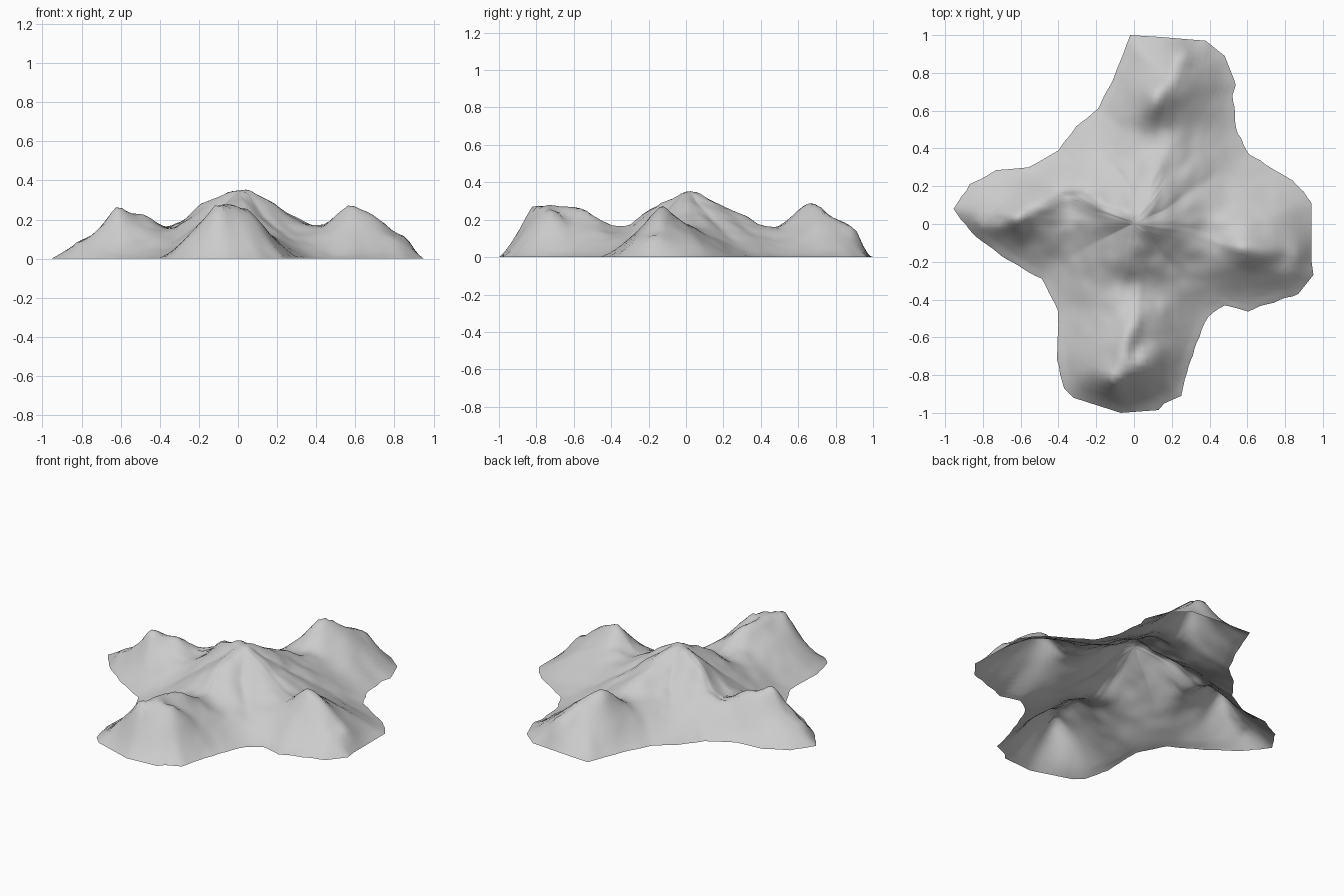
import bpy, bmesh, math
from mathutils import Vector, noise

if "Cube" in bpy.data.objects:
    bpy.data.objects.remove(bpy.data.objects["Cube"])

# Footprint outline on the ground (clockwise from the back tip)
OUTLINE = [(-.02, 1), (.14, .99), (.38, .97), (.48, .89), (.54, .74), (.52, .68), (.55, .48),
           (.61, .37), (.84, .23), (.94, .11), (.94, -.2), (.95, -.27), (.87, -.37), (.6, -.46),
           (.48, -.43), (.39, -.49), (.33, -.63), (.27, -.82), (.25, -.91), (.16, -.95),
           (.13, -.985), (-.07, -1), (-.32, -.92), (-.37, -.87), (-.41, -.72),
           (-.4, -.46), (-.49, -.29), (-.7, -.17),
           (-.88, -.03), (-.955, .08), (-.87, .21), (-.73, .285), (-.56, .3),
           (-.4, .39), (-.31, .52), (-.19, .61), (-.1, .79)]

# Crest lines: x, y, height
CRESTS = [
    # west to east
    [(-.8, .02, .07), (-.71, .02, .15), (-.63, .03, .275), (-.5, .09, .22), (-.37, .15, .165),
     (-.28, .16, .19), (-.18, .1, .28), (-.05, .05, .345), (.03, .02, .355),
     (.12, 0, .32), (.24, -.01, .25), (.33, -.03, .18), (.47, -.08, .17),
     (.57, -.12, .285), (.68, -.14, .24), (.83, -.17, .11)],
    # south to north
    [(-.1, -.8, .28), (-.05, -.7, .262), (0, -.52, .25), (0, -.39, .15),
     (0, -.31, .16), (-.02, -.16, .275), (.03, .02, .355), (.09, .1, .31),
     (.12, .25, .25), (.08, .4, .155), (.07, .52, .18), (.12, .67, .3),
     (.2, .76, .24), (.25, .88, .15)],
    # short spur
    [(-.1, -.8, .275), (.03, -.72, .25)]]


def resample(points, step, closed):
    out = []
    pts = [Vector(p) for p in points]
    pairs = list(zip(pts, pts[1:] + pts[:1])) if closed else list(zip(pts, pts[1:]))
    for a, b in pairs:
        n = max(1, round((b - a).length / step))
        out += [a.lerp(b, i / n) for i in range(n)]
    return out if closed else out + [pts[-1]]


rim = resample(OUTLINE, .035, True)
# Small natural wobble on the rim, along the radius
rim = [q * (1 + .015 * noise.noise(Vector((q.x * 14, q.y * 14, 0))) * (q.length < .93)) for q in rim]
crest = [c for line in CRESTS for c in resample(line, .03, False)]


def height(p):
    # Blend from the rim (zero) up to the crest, then roughen with noise
    d_rim = min((p - q).length for q in rim)
    d_crest = 9.0
    total = weight = 0
    for c in crest:
        d = math.hypot(p.x - c.x, p.y - c.y)
        d_crest = min(d_crest, d)
        w = 1 / (d + .03) ** 4
        total += w * c.z
        weight += w
    t = d_rim / (d_rim + max(0, d_crest - .02))
    blend = .75 * t ** 1.2 + .25 * t * t * (3 - 2 * t)
    h = total / weight * blend
    rough = noise.fractal(Vector((p.x * 7, p.y * 7, 3.1)), 1, 2, 2)
    return max(0, h + min(1, d_rim / .12) * rough * .022 * (.25 + .75 * t * t))


# Mountain shell: rings shrinking from the rim to the summit, open underneath
RINGS = 30
bm = bmesh.new()
rings = []
for k in range(RINGS):
    s = 1 - k / RINGS
    ring = []
    for q in rim:
        p = q * s
        ring.append(bm.verts.new((p.x, p.y, height(p) if k else 0)))
    rings.append(ring)
summit = bm.verts.new((0, 0, height(Vector((0, 0)))))
n = len(rim)
for a, b in zip(rings, rings[1:]):
    for i in range(n):
        j = (i + 1) % n
        bm.faces.new((a[i], b[i], b[j], a[j]))
for i in range(n):
    bm.faces.new((rings[-1][i], summit, rings[-1][(i + 1) % n]))
bm.normal_update()
if summit.normal.z < 0:
    bmesh.ops.reverse_faces(bm, faces=bm.faces[:])
mesh = bpy.data.meshes.new("mountain_range")
bm.to_mesh(mesh)
bm.free()
mountain = bpy.data.objects.new("mountain_range", mesh)
bpy.context.collection.objects.link(mountain)
bpy.context.view_layer.objects.active = mountain
mountain.select_set(True)
bpy.ops.object.shade_smooth_by_angle(angle=math.radians(60))
